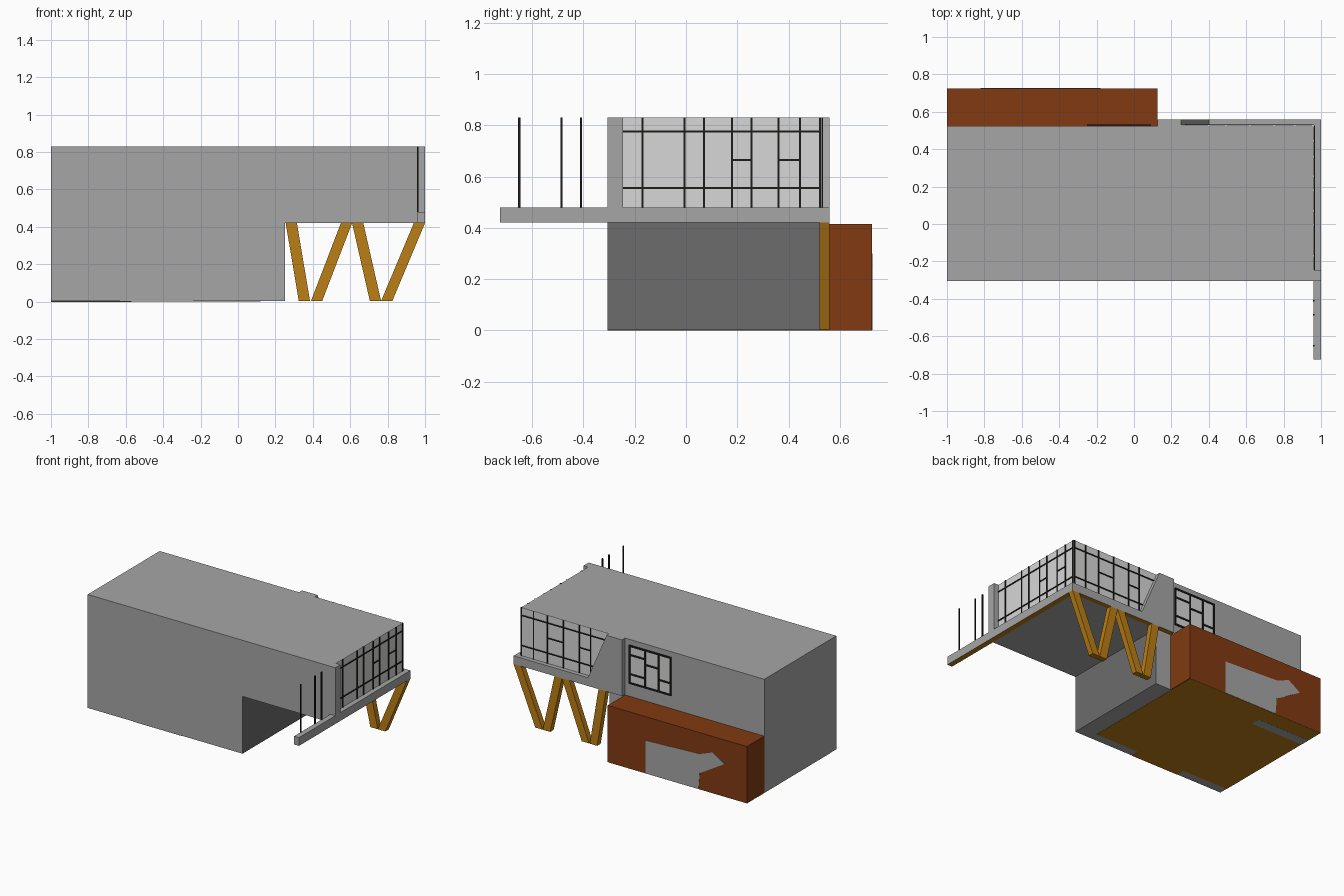
import bpy, bmesh
from mathutils import Vector

if "Cube" in bpy.data.objects:
    bpy.data.objects.remove(bpy.data.objects["Cube"], do_unlink=True)


def material(name, r, g, b):
    m = bpy.data.materials.new(name)
    m.use_nodes = True
    m.diffuse_color = (r, g, b, 1)
    for n in m.node_tree.nodes:
        if n.type == 'BSDF_PRINCIPLED':
            n.inputs["Base Color"].default_value = (r, g, b, 1)
            n.inputs["Roughness"].default_value = 0.8
    return m


CONCRETE = material("concrete grey", 0.38, 0.38, 0.38)
SHADE = material("dark grey", 0.15, 0.15, 0.15)
GLASS = material("pale glass", 0.68, 0.68, 0.68)
TIMBER = material("golden timber", 0.5, 0.21, 0.008)
BRICK = material("red brown cladding", 0.22, 0.042, 0.006)
FRAME = material("black frame", 0.012, 0.012, 0.01)


def finish(name, bm, mat, accent=None, direction=None):
    """Store the mesh; faces looking along direction take the accent colour."""
    bmesh.ops.recalc_face_normals(bm, faces=bm.faces)
    me = bpy.data.meshes.new(name)
    me.materials.append(mat)
    if accent:
        me.materials.append(accent)
        for f in bm.faces:
            f.normal_update()
            if f.normal.dot(Vector(direction)) > 0.9:
                f.material_index = 1
    bm.to_mesh(me)
    bm.free()
    ob = bpy.data.objects.new(name, me)
    bpy.context.collection.objects.link(ob)
    return ob


def add_box(bm, x, y, z):
    verts = bmesh.ops.create_cube(bm, size=1)["verts"]
    for v in verts:
        v.co = [r[0] if c < 0 else r[1] for c, r in zip(v.co, (x, y, z))]


def box(name, x, y, z, mat, accent=None, direction=None):
    bm = bmesh.new()
    add_box(bm, x, y, z)
    return finish(name, bm, mat, accent, direction)


def extrude_xz(name, outline, y, mat):
    """Prism from an outline in the XZ plane, spanning the y range."""
    bm = bmesh.new()
    face = bm.faces.new([bm.verts.new((px, y[0], pz)) for px, pz in outline])
    new = bmesh.ops.extrude_face_region(bm, geom=[face])["geom"]
    bmesh.ops.translate(bm, vec=(0, y[1] - y[0], 0),
                        verts=[v for v in new if isinstance(v, bmesh.types.BMVert)])
    return finish(name, bm, mat)


FRONT, BACK, FLOOR, SILL, ROOF = -0.305, 0.525, 0.42, 0.48, 0.83
END = 0.96
DOWN = (0, 0, -1)

# Main volumes
box("lower_block", (-1, 0.25), (FRONT, BACK), (0.002, FLOOR), CONCRETE, SHADE, (1, 0, 0))
box("upper_block", (-1, END), (FRONT, BACK), (FLOOR, ROOF), CONCRETE)
box("annex", (-1, 0.125), (BACK, 0.725), (0.002, 0.415), BRICK)

# Ledges, corner pier and slanted rear wall
box("side_ledge", (END, 1), (-0.725, 0.56), (FLOOR, SILL), CONCRETE, TIMBER, DOWN)
box("rear_ledge", (0.125, END), (BACK, 0.56), (FLOOR, SILL), CONCRETE, TIMBER, DOWN)
box("corner_pier", (END, 1), (FRONT, -0.245), (SILL, ROOF), CONCRETE)
extrude_xz("slanted_wall", [(0.125, SILL), (0.4, SILL), (0.25, ROOF), (0.125, ROOF)],
           (BACK, 0.56), CONCRETE)

# Floor plate with patches along its edges
box("floor_plate", (-1, 0.12), (-0.24, 0.725), (0, 0.004), TIMBER)
box("floor_tab", (-0.63, -0.24), (FRONT, -0.24), (0, 0.004), TIMBER)
box("floor_patch", (-1, -0.57), (0.53, 0.6), (-0.001, 0.003), CONCRETE)

# Opening in the annex wall
extrude_xz("annex_opening",
           [(-0.18, 0.002), (-0.18, 0.24), (-0.62, 0.26), (-0.725, 0.30),
            (-0.82, 0.24), (-0.62, 0.12), (-0.61, 0.002)],
           (0.722, 0.727), CONCRETE)

# Angled legs: top and bottom left edges
for i, (top, bottom) in enumerate([(0.255, 0.325), (0.55, 0.39), (0.61, 0.705), (0.94, 0.765)]):
    w = 0.06
    extrude_xz("leg_%d" % (i + 1),
               [(bottom, 0.003), (bottom + w, 0.003), (top + w, FLOOR), (top, FLOOR)],
               (0.52, 0.56), TIMBER)

# Poles on the ledge
for i, y in enumerate((-0.65, -0.485, -0.41)):
    box("pole_%d" % (i + 1), (0.957, 0.965), (y - 0.004, y + 0.004), (SILL, ROOF), FRAME)


def bars(name, side, verticals, horizontals, z, w=0.008):
    """Grid of frame bars on the end wall (side True) or on the rear wall."""
    bm = bmesh.new()

    def bar(a, b):
        if side:
            add_box(bm, (0.955, 0.968), a, b)
        else:
            add_box(bm, a, (0.52, 0.533), b)
    for p in verticals:
        bar((p - w / 2, p + w / 2), z)
    for a, b, h in horizontals:
        bar((a, b), (h - w / 2, h + w / 2))
    finish(name, bm, FRAME)


# End glazing
box("end_glass", (0.955, 0.963), (-0.245, 0.528), (SILL, ROOF), GLASS)
bars("end_frame", True,
     [-0.17, -0.005, 0.07, 0.18, 0.255, 0.36, 0.445, 0.522],
     [(-0.245, BACK, 0.775), (-0.245, BACK, 0.555), (0.18, 0.255, 0.665), (0.36, 0.445, 0.665)],
     (SILL, ROOF))

# Rear glazing
box("rear_glass", (0.25, END), (0.52, 0.528), (SILL, ROOF), GLASS)
bars("rear_frame", False, [0.4, 0.49, 0.62, 0.75, 0.86, 0.957],
     [(0.27, END, 0.775), (0.36, END, 0.555), (0.4, 0.49, 0.665), (0.62, 0.75, 0.665)],
     (SILL, ROOF))

# Rear window
box("window_glass", (-0.25, 0.09), (0.52, 0.528), (0.51, 0.79), GLASS)
bars("window_frame", False, [-0.245, -0.15, -0.04, 0.085],
     [(-0.25, 0.09, 0.785), (-0.25, 0.09, 0.515), (-0.15, -0.04, 0.68),
      (-0.25, -0.15, 0.6), (-0.04, 0.09, 0.72), (-0.04, 0.09, 0.58)],
     (0.51, 0.79), 0.012)
